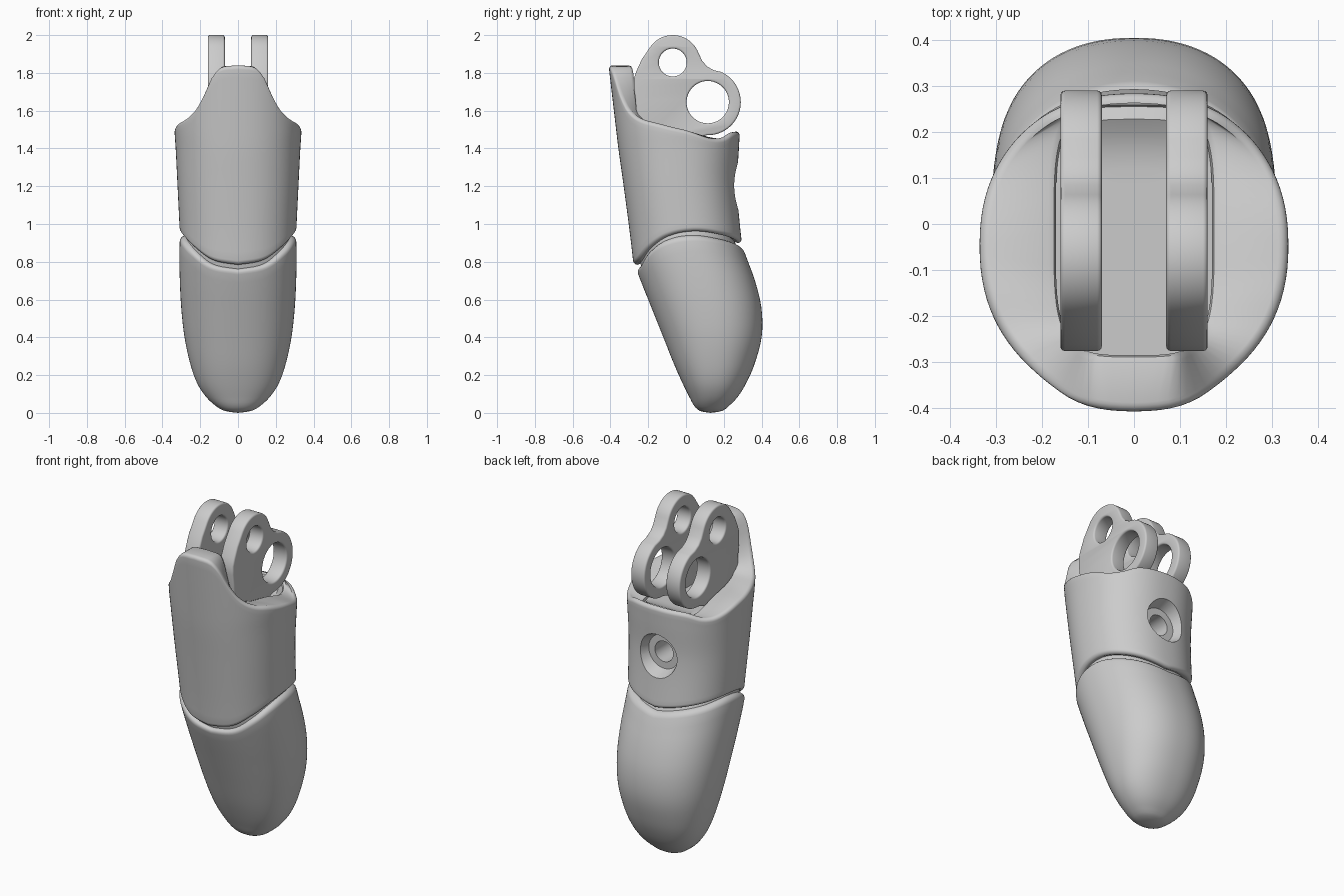
import bpy, bmesh
from math import sin, cos, acos, pi, radians, sqrt

if "Cube" in bpy.data.objects:
    bpy.data.objects.remove(bpy.data.objects["Cube"])

N = 96
EXP = 2.25


def interp(table, t):
    """Smooth interpolation through rows (t, values...)."""
    t = max(table[0][0], min(table[-1][0], t))
    i = 0
    while i < len(table) - 2 and t > table[i + 1][0]:
        i += 1
    a, b = table[i], table[i + 1]
    p, q = table[max(i - 1, 0)], table[min(i + 2, len(table) - 1)]
    h = b[0] - a[0]
    u = (t - a[0]) / h
    out = []
    for k in range(1, len(a)):
        m0 = (b[k] - p[k]) / (b[0] - p[0]) * h
        m1 = (q[k] - a[k]) / (q[0] - a[0]) * h
        out.append((2*u**3 - 3*u*u + 1) * a[k] + (u**3 - 2*u*u + u) * m0
                   + (3*u*u - 2*u**3) * b[k] + (u**3 - u*u) * m1)
    return out


def spow(v, e):
    return (1 if v >= 0 else -1) * abs(v) ** e


def oval(phi, front, back, half, e=EXP):
    """Point on a superellipse; phi = 0 faces the front."""
    return half * spow(sin(phi), 2 / e), (front + back) / 2 - (back - front) / 2 * spow(cos(phi), 2 / e)


def on_skin(table, phi, z, inset=0.0):
    f, b, w = interp(table, z)
    return (*oval(phi, f + inset, b - inset, max(w - inset, 0)), z)


def loft(name, rows, start, end):
    """Skin a stack of rings, closed by a centre point at each end."""
    bm = bmesh.new()
    rings = [[bm.verts.new(p) for p in r] for r in rows]
    for r0, r1 in zip(rings, rings[1:]):
        for i in range(N):
            j = (i + 1) % N
            bm.faces.new((r0[i], r0[j], r1[j], r1[i]))
    for r, c in ((rings[0], start), (rings[-1], end)):
        v = bm.verts.new(c)
        for i in range(N):
            bm.faces.new((r[i], r[(i + 1) % N], v))
    bmesh.ops.recalc_face_normals(bm, faces=bm.faces)
    me = bpy.data.meshes.new(name)
    bm.to_mesh(me)
    bm.free()
    ob = bpy.data.objects.new(name, me)
    bpy.context.collection.objects.link(ob)
    return ob


def select(ob):
    bpy.ops.object.select_all(action='DESELECT')
    ob.select_set(True)
    bpy.context.view_layer.objects.active = ob


def cut(ob, cutter):
    before = ob.data.copy()
    m = ob.modifiers.new("cut", 'BOOLEAN')
    m.operation, m.solver, m.object = 'DIFFERENCE', 'EXACT', cutter
    select(ob)
    bpy.ops.object.modifier_apply(modifier=m.name)
    if len(ob.data.vertices) < len(before.vertices) * .7:
        ob.data = before
    bpy.data.objects.remove(cutter)


def curve_mesh(name, splines, dims, cyclic, **props):
    cu = bpy.data.curves.new(name, 'CURVE')
    cu.dimensions = dims
    for pts in splines:
        s = cu.splines.new('POLY')
        s.points.add(len(pts) - 1)
        for sp, p in zip(s.points, pts):
            sp.co = (*p, 1)
        s.use_cyclic_u = cyclic
    for k, v in props.items():
        setattr(cu, k, v)
    ob = bpy.data.objects.new(name, cu)
    bpy.context.collection.objects.link(ob)
    select(ob)
    bpy.ops.object.convert(target='MESH')
    ob = bpy.context.view_layer.objects.active
    bm = bmesh.new()
    bm.from_mesh(ob.data)
    bmesh.ops.remove_doubles(bm, verts=bm.verts, dist=1e-4)
    bmesh.ops.recalc_face_normals(bm, faces=bm.faces)
    bm.to_mesh(ob.data)
    bm.free()
    return ob


def smooth(ob, deg=35):
    select(ob)
    bpy.ops.object.shade_smooth_by_angle(angle=radians(deg))


# rows of (z, front y, back y, half width)
TIP = [(0, .12, .14, .01), (.01, .075, .19, .07), (.035, .045, .225, .115), (.08, .02, .27, .165),
       (.15, -.015, .315, .213), (.25, -.06, .36, .25), (.4, -.12, .4, .283), (.55, -.18, .4, .30),
       (.7, -.24, .365, .308), (.85, -.295, .31, .31), (1.0, -.33, .26, .305)]
SLEEVE = [(.76, -.275, .315, .3), (.95, -.297, .29, .308), (1.2, -.33, .27, .32), (1.4, -.358, .28, .33),
          (1.5, -.37, .285, .336), (1.84, -.41, .29, .336)]
# heights around the ring: (degrees from front, z)
SEAM = [(0, .78), (25, .805), (50, .875), (72, .93), (97, .958), (130, .94), (180, .895)]
RIM = [(0, 1.84), (14, 1.828), (22, 1.78), (30, 1.69), (40, 1.61), (54, 1.56), (75, 1.53), (95, 1.498),
       (120, 1.455), (135, 1.455), (152, 1.482), (180, 1.49)]
PHI = [2 * pi * i / N for i in range(N)]


def around(table, phi):
    d = phi * 180 / pi
    return interp(table, min(d, 360 - d))[0]


ROUND = [(k * pi / 10) for k in range(6)]

# fingertip: domed loft with a rounded seam edge and a hidden plug
R = .03
rows = []
for k in range(1, 29):
    t = (k / 28) ** 1.7
    rows.append([on_skin(TIP, p, .002 + t * (around(SEAM, p) - .018 - R - .002)) for p in PHI])
for a in ROUND[1:]:
    rows.append([on_skin(TIP, p, around(SEAM, p) - .018 - R + R * sin(a), R * (1 - cos(a))) for p in PHI])
rows.append([on_skin(TIP, p, around(SEAM, p) + .02, .035) for p in PHI])
tip = loft("fingertip", rows, (0, .13, 0), (0, 0, .93))


# fingerprint grooves: nested arches cut into the pad
def pad(x, z):
    f, b, w = interp(TIP, z)
    return x, (f + b) / 2 + (b - f) / 2 * (1 - abs(x / w) ** EXP) ** (1 / EXP), z


arches = []
for i in range(7):
    r = .025 + .054 * i
    lim = pi / 2 if r < .2 else 1.25 - .05 * i
    pts = [(r * sin(t), .555 - 1.12 * r * cos(t)) for t in [lim * (k / 14 - 1) for k in range(29)]]
    if r < .2:
        pts = ([(-r, z) for z in (.7 - .25 * r, .66 - .2 * r, .61, .58)] + pts
               + [(r, z) for z in (.58, .61, .66 - .5 * r)])
    arches.append([pad(*p) for p in pts if abs(p[0]) < .235])
grooves = curve_mesh("groove_cutter", arches, '3D', False, fill_mode='FULL', bevel_depth=.017,
                     bevel_resolution=2, use_fill_caps=True)
grooves.hide_render = True
cut(tip, grooves)
smooth(tip)

# sleeve: shaped rim, rounded edges and a pocket for the lugs
R = .022
rows = [[on_skin(SLEEVE, p, around(SEAM, p) + .02, .06) for p in PHI]]
for a in ROUND[::-1]:
    rows.append([on_skin(SLEEVE, p, around(SEAM, p) + .004 + R * (1 - sin(a)), R * (1 - cos(a))) for p in PHI])
for k in range(1, 24):
    rows.append([on_skin(SLEEVE, p, around(SEAM, p) + .004 + R
                         + k / 23 * (around(RIM, p) - around(SEAM, p) - .004 - 2 * R)) for p in PHI])
for a in ROUND[1:]:
    rows.append([on_skin(SLEEVE, p, around(RIM, p) - R + R * sin(a), R * (1 - cos(a))) for p in PHI])


def pocket(p, grow):
    return oval(p, -.285 - grow, .255 + grow, .17 + grow, 4)


def inner_rim(p):
    """Rim height on the pocket side, level across the width towards the back."""
    y = pocket(p, 0)[1]
    if cos(p) > 0.02:
        return around(RIM, p)
    return around(RIM, acos(-spow(max(-1, min(1, (y + .045) / .33)), EXP / 2)))


def floor_z(y):
    return 1.64 - sqrt(.2 ** 2 - max(y - .115, 0) ** 2)


for grow, drop in ((.016, .001), (.004, .006), (0, .018)):
    rows.append([(*pocket(p, grow), inner_rim(p) - drop) for p in PHI])
for s in (1, .9, .8, .7, .6, .5, .35, .2):
    ring = []
    for p in PHI:
        x, y = pocket(p, 0)
        x, y = x * s, -.017 + (y + .017) * s
        z = floor_z(y)
        ring.append((x, y, min(z, inner_rim(p) - .02) if s == 1 else z))
    rows.append(ring)
sleeve = loft("sleeve", rows, (0, 0, .97), (0, -.017, 1.44))

# screw recess and bore in the back of the sleeve
for r0, r1, y0, y1 in ((.1, .145, .205, .32), (.06, .06, .0, .3)):
    bpy.ops.mesh.primitive_cone_add(vertices=48, radius1=r0, radius2=r1, depth=y1 - y0,
                                    location=(0, (y0 + y1) / 2, 1.2), rotation=(-pi / 2, 0, 0))
    cut(sleeve, bpy.context.object)
smooth(sleeve)


# hinge lugs: two plates with two holes each
def arc(cy, cz, r, a0, a1, n=24):
    return [(cy + r * cos(radians(a0 + (a1 - a0) * k / n)), cz + r * sin(radians(a0 + (a1 - a0) * k / n)), 0)
            for k in range(n + 1)]


outline = ([(-.25, 1.42, 0), (-.268, 1.66, 0), (-.276, 1.72, 0), (-.276, 1.77, 0), (-.262, 1.81, 0),
            (-.235, 1.87, 0)]
           + arc(-.07, 1.855, .145, 145, 22) + [(.085, 1.865, 0), (.11, 1.835, 0), (.145, 1.815, 0)]
           + arc(.115, 1.645, .175, 66, -92, 36) + [(.06, 1.455, 0), (0, 1.42, 0)])
holes = [arc(-.07, 1.855, .074, 0, 352.5, 47), arc(.115, 1.645, .112, 0, 352.5, 47)]
for side, x in (("left", -.115), ("right", .115)):
    lug = curve_mesh(side + "_lug", [outline] + holes, '2D', True, fill_mode='BOTH', extrude=.035,
                     bevel_depth=.01, bevel_resolution=2, offset=-.01)
    lug.rotation_euler = (pi / 2, 0, pi / 2)
    lug.location.x = x
    smooth(lug)
